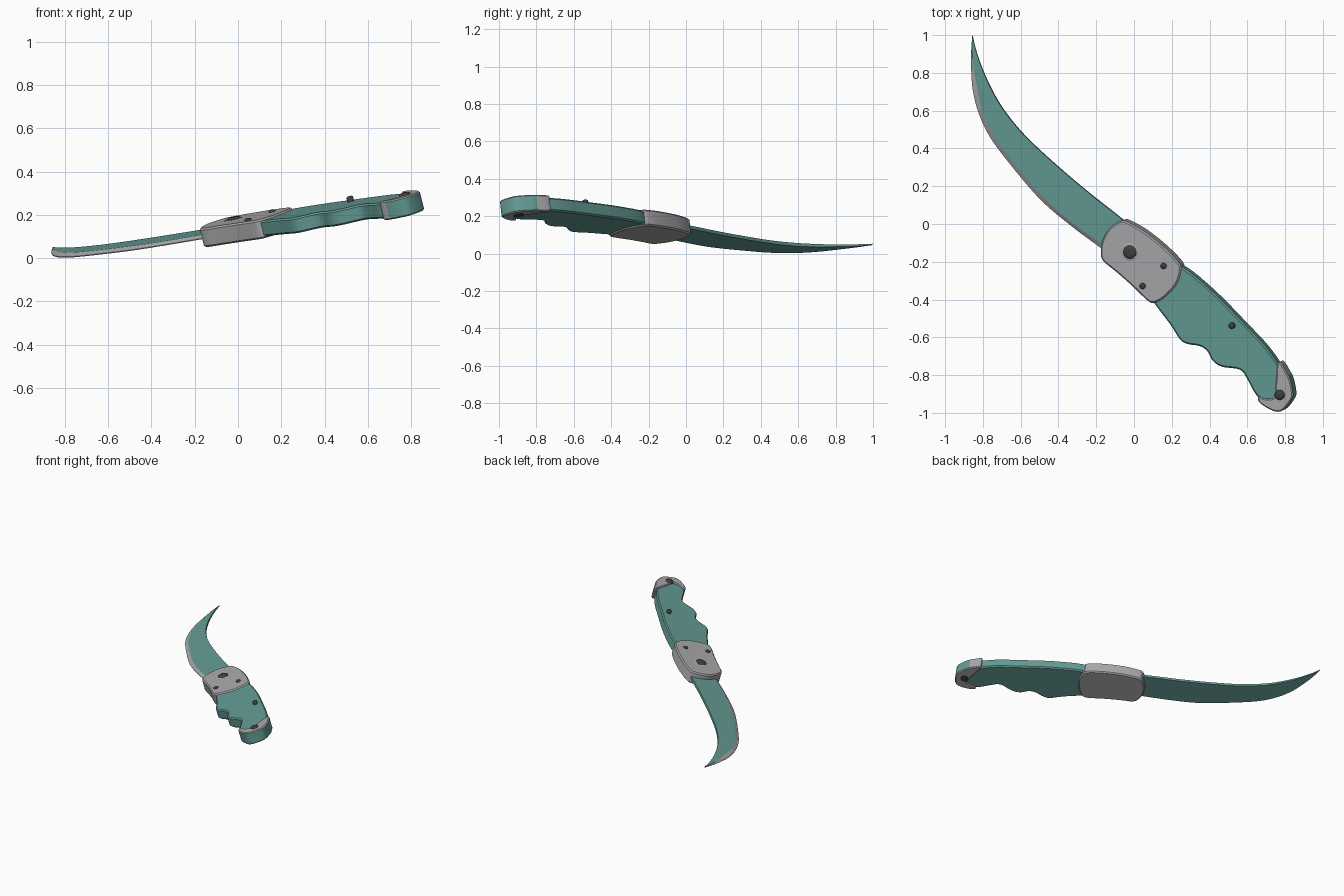
import bpy, bmesh, math
from mathutils import Vector, Matrix

if "Cube" in bpy.data.objects:
    bpy.data.objects.remove(bpy.data.objects["Cube"])

# Tilted plane in which the whole knife lies
A, B, C = 0.25, 0.11, 0.153
N = Vector((-A, -B, 1)).normalized()


def P(x, y, w=0.0):
    return Vector((x, y, C + A * x + B * y)) + N * w


def material(name, rgb):
    m = bpy.data.materials.new(name)
    m.diffuse_color = (*rgb, 1)
    m.use_nodes = True
    m.node_tree.nodes["Principled BSDF"].inputs["Base Color"].default_value = m.diffuse_color
    return m


TEAL = material("teal", (0.127, 0.33, 0.30))
GREY = material("grey", (0.40, 0.40, 0.41))
DARK = material("dark steel", (0.05, 0.05, 0.052))


def smooth(pts, steps=4, closed=True):
    """Catmull-Rom curve through the points."""
    p = [Vector(q) for q in pts]
    n, out = len(p), []
    for i in range(n if closed else n - 1):
        ids = [(i + k) % n if closed else min(max(i + k, 0), n - 1) for k in (-1, 0, 1, 2)]
        a, b, c, d = (p[j] for j in ids)
        for s in range(steps):
            t = s / steps
            out.append(0.5 * (2 * b + (c - a) * t + (2 * a - 5 * b + 4 * c - d) * t * t
                              + (3 * b - a - 3 * c + d) * t ** 3))
    if not closed:
        out.append(p[-1])
    return out


def finish(name, bm, mats, angle=30):
    bmesh.ops.recalc_face_normals(bm, faces=bm.faces)
    me = bpy.data.meshes.new(name)
    bm.to_mesh(me)
    bm.free()
    for m in mats:
        me.materials.append(m)
    ob = bpy.data.objects.new(name, me)
    bpy.context.collection.objects.link(ob)
    bpy.context.view_layer.objects.active = ob
    ob.select_set(True)
    bpy.ops.object.shade_smooth_by_angle(angle=math.radians(angle))
    ob.select_set(False)
    return ob


def slab(name, pts, half, bev, mats, rule=None):
    """Outline thickened both ways from the plane, with chamfered rims."""
    o = smooth(pts)
    n = len(o)
    area = sum(o[i - 1].x * o[i].y - o[i].x * o[i - 1].y for i in range(n))
    sign = 1 if area > 0 else -1
    inner = []
    for i in range(n):
        t = (o[(i + 1) % n] - o[i - 1]).normalized()
        inner.append(o[i] + Vector((-t.y, t.x)) * bev * sign)
    bm = bmesh.new()
    rings = [[bm.verts.new(P(q.x, q.y, w)) for q in ring] for ring, w in
             ((inner, -half), (o, bev - half), (o, half - bev), (inner, half))]
    for r in range(3):
        for i in range(n):
            j = (i + 1) % n
            bm.faces.new((rings[r][i], rings[r][j], rings[r + 1][j], rings[r + 1][i]))
    bm.faces.new(rings[0][::-1])
    bm.faces.new(rings[3])
    bmesh.ops.recalc_face_normals(bm, faces=bm.faces)
    if rule:
        for f in bm.faces:
            f.material_index = rule(f)
    return finish(name, bm, mats)


def stud(name, x, y, r, w0, w1, mat, dome=0.35):
    """Round pin along the plane normal with a slightly domed head."""
    rings = ((r, w0), (r, w1 - r * dome), (r * 0.85, w1 - r * dome * 0.4), (r * 0.5, w1))
    bm = bmesh.new()
    rot = N.to_track_quat('Z', 'Y').to_matrix()
    vs = [[bm.verts.new(P(x, y, w) + rot @ Vector((q * math.cos(k * math.tau / 24),
                                                   q * math.sin(k * math.tau / 24), 0)))
           for k in range(24)] for q, w in rings]
    for a, b in zip(vs, vs[1:]):
        for i in range(24):
            bm.faces.new((a[i], a[(i + 1) % 24], b[(i + 1) % 24], b[i]))
    bm.faces.new(vs[0][::-1])
    bm.faces.new(vs[-1])
    return finish(name, bm, [mat], 40)


# Bolster around the pivot
slab("bolster", [(-.167, -.14), (-.156, -.08), (-.12, -.02), (-.06, .02), (-.02, .012),
                 (.07, -.04), (.175, -.125), (.25, -.205), (.257, -.25), (.237, -.31),
                 (.2, -.357), (.15, -.399), (.105, -.414), (.07, -.392), (-.01, -.315),
                 (-.09, -.245), (-.155, -.19)], 0.045, 0.008, [GREY])

# Handle with finger grooves
slab("handle", [(.1, -.2), (.245, -.215), (.42, -.352), (.60, -.535), (.705, -.647), (.775, -.745),
                (.82, -.82), (.82, -.92), (.76, -.94), (.685, -.924), (.648, -.893), (.608, -.82),
                (.568, -.768), (.475, -.753), (.425, -.722), (.395, -.67), (.355, -.643),
                (.29, -.632), (.25, -.607), (.2, -.53), (.11, -.41), (.04, -.3)],
     0.037, 0.008, [TEAL])


# Butt cap with a teal panel around its outer side
def cap_rule(f):
    c, n = f.calc_center_median(), f.normal
    side = abs(n.dot(N)) < 0.3
    return int(side and c.x > 0.69 and c.y < -0.80 and n.x - 0.5 * n.y > -0.25)


slab("butt_cap", [(.785, -.73), (.768, -.738), (.765, -.79), (.76, -.85), (.755, -.912), (.71, -.921),
                  (.668, -.912), (.672, -.938), (.715, -.97), (.768, -.99), (.805, -.975),
                  (.843, -.925), (.85, -.89), (.836, -.82), (.815, -.777)],
     0.045, 0.006, [GREY, TEAL], cap_rule)

# Curved blade lofted between its two edges, with a ground grey bevel on the outer edge
back = smooth([(-.854, .998), (-.838, .925), (-.802, .82), (-.749, .704), (-.685, .598), (-.585, .476),
               (-.447, .344), (-.262, .185), (-.055, .02), (0, -.04)], 6, False)
edge = smooth([(-.857, .995), (-.863, .9), (-.862, .80), (-.853, .70), (-.822, .582), (-.764, .46),
               (-.658, .317), (-.50, .132), (-.341, -.005), (-.16, -.14)], 6, False)
bm = bmesh.new()
sections = []
for b, e in zip(back, edge):
    width = (b - e).length
    m = e + (b - e) * (min(0.028, width * 0.3) / width)
    h = 0.009 * min(1, 0.35 + width * 5)
    sections.append([bm.verts.new(v) for v in
                     (P(b.x, b.y, -h), P(b.x, b.y, h), P(m.x, m.y, h),
                      P(e.x, e.y, -h * 0.5), P(e.x, e.y, -h))])
for s, t in zip(sections, sections[1:]):
    for i in range(5):
        j = (i + 1) % 5
        f = bm.faces.new((s[i], s[j], t[j], t[i]))
        f.material_index = 1 if i in (2, 3) else 0
bm.faces.new(sections[0])
bm.faces.new(sections[-1][::-1])
finish("blade", bm, [TEAL, GREY], 25)

# Pivot washer and screw, small screws and the pin through the cap
stud("pivot_washer", -.012, -.143, 0.05, 0.03, 0.049, GREY, 0.1)
stud("pivot_screw", -.011, -.143, 0.037, 0.03, 0.058, DARK, 0.25)
for i, (x, y, top) in enumerate(((.168, -.217, .055), (.057, -.323, .055), (.53, -.533, .062))):
    stud(f"small_screw_{i + 1}", x, y, 0.016, 0.02, top, DARK)
stud("cap_pin", .782, -.9, 0.027, -0.049, 0.056, DARK)
